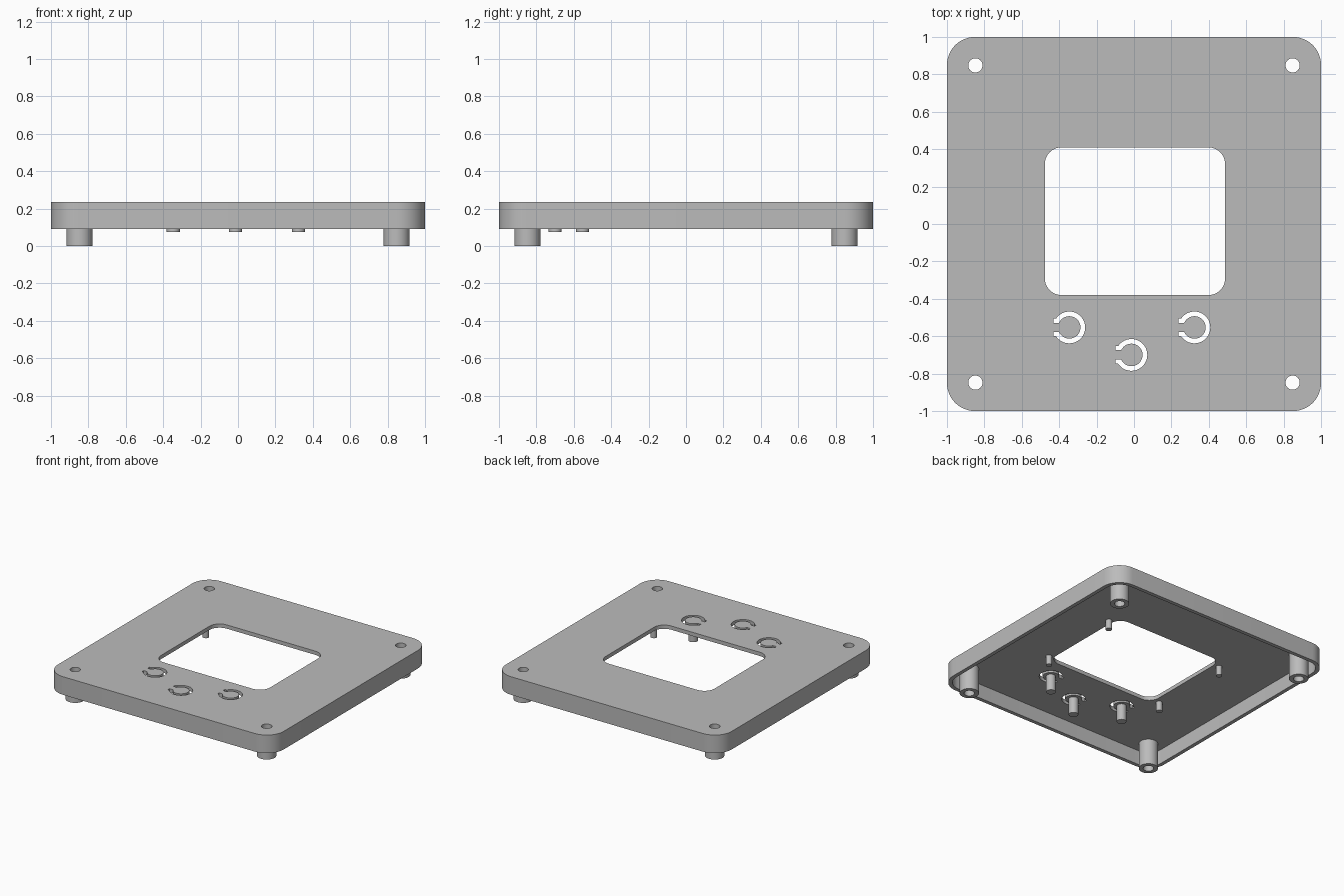
import bpy, bmesh
from math import sin, cos, pi, asin

cube = bpy.data.objects.get("Cube")
if cube:
    bpy.data.objects.remove(cube, do_unlink=True)

grey = bpy.data.materials.new("light_grey")
grey.use_nodes = True
colour = (0.5, 0.5, 0.5, 1)
grey.diffuse_color = colour
grey.node_tree.nodes["Principled BSDF"].inputs["Base Color"].default_value = colour

TOP, UNDERSIDE, RIM = 0.235, 0.205, 0.09


def arc(cx, cy, r, a0, a1, n):
    return [(cx + r * cos(a0 + (a1 - a0) * i / n), cy + r * sin(a0 + (a1 - a0) * i / n))
            for i in range(n + 1)]


def circle(cx, cy, r, n=40):
    return arc(cx, cy, r, 0, 2 * pi, n)[:-1]


def rounded_rect(x0, x1, y0, y1, r):
    corners = [(x1 - r, y1 - r), (x0 + r, y1 - r), (x0 + r, y0 + r), (x1 - r, y0 + r)]
    return [p for i, (x, y) in enumerate(corners)
            for p in arc(x, y, r, i * pi / 2, (i + 1) * pi / 2, 12)]


def c_slot(cx, cy, outer=0.085, inner=0.06, tongue=0.025, lip=0.047):
    """Ring-shaped slot, left open on the -x side where a tongue holds the button."""
    a, b = pi - asin(lip / outer), pi - asin(tongue / inner)
    x = cx - outer
    return (arc(cx, cy, outer, -a, a, 40) + [(x, cy + lip), (x, cy + tongue)]
            + arc(cx, cy, inner, b, -b, 40) + [(x, cy - tongue), (x, cy - lip)])


def cap(bm, loops, z):
    """Flat face bounded by the first loop, with the others as holes."""
    edges = []
    for loop in loops:
        verts = [bm.verts.new((x, y, z)) for x, y in loop]
        edges += [bm.edges.new((v, verts[i - 1])) for i, v in enumerate(verts)]
    bmesh.ops.triangle_fill(bm, edges=edges, use_beauty=True, normal=(0, 0, 1))


def wall(bm, loop, z0, z1):
    low = [bm.verts.new((x, y, z0)) for x, y in loop]
    high = [bm.verts.new((x, y, z1)) for x, y in loop]
    for i in range(len(loop)):
        bm.faces.new((low[i - 1], low[i], high[i], high[i - 1]))


def finish(bm, name):
    bmesh.ops.remove_doubles(bm, verts=bm.verts[:], dist=1e-5)
    bmesh.ops.recalc_face_normals(bm, faces=bm.faces[:])
    mesh = bpy.data.meshes.new(name)
    bm.to_mesh(mesh)
    bm.free()
    mesh.materials.append(grey)
    obj = bpy.data.objects.new(name, mesh)
    bpy.context.collection.objects.link(obj)
    bpy.ops.object.select_all(action="DESELECT")
    obj.select_set(True)
    bpy.context.view_layer.objects.active = obj
    bpy.ops.object.shade_smooth_by_angle()


def prism(name, loops, z0, z1):
    bm = bmesh.new()
    for z in (z0, z1):
        cap(bm, loops, z)
    for loop in loops:
        wall(bm, loop, z0, z1)
    finish(bm, name)


# Positions of repeated features
quadrants = [(sx, sy) for sx in (-1, 1) for sy in (-1, 1)]
standoffs = [(0.848 * sx, 0.848 * sy) for sx, sy in quadrants]
pegs = [(0.522 * sx, 0.338 * sy) for sx, sy in quadrants]
buttons = [(-0.346, -0.553), (-0.014, -0.7), (0.323, -0.553)]

# Cover: hollow shell with window, screw holes and button slots
outer = rounded_rect(-1, 1, -1, 1, 0.15)
inner = rounded_rect(-0.97, 0.97, -0.97, 0.97, 0.12)
holes = [rounded_rect(-0.477, 0.487, -0.38, 0.41, 0.09)]
holes += [circle(x, y, 0.038) for x, y in standoffs]
holes += [c_slot(x, y) for x, y in buttons]
bm = bmesh.new()
cap(bm, [outer] + holes, TOP)
cap(bm, [inner] + holes, UNDERSIDE)
cap(bm, [outer, inner], RIM)
wall(bm, outer, RIM, TOP)
wall(bm, inner, RIM, UNDERSIDE)
for hole in holes:
    wall(bm, hole, UNDERSIDE, TOP)
finish(bm, "cover_shell")

# Tubular standoffs, button plungers and small locating pegs below the plate
for i, (x, y) in enumerate(standoffs):
    prism(f"standoff_{i + 1}", [circle(x, y, 0.07), circle(x, y, 0.038)], 0, UNDERSIDE)
for i, (x, y) in enumerate(buttons):
    prism(f"button_plunger_{i + 1}", [circle(x, y, 0.035)], 0.075, UNDERSIDE)
for i, (x, y) in enumerate(pegs):
    prism(f"locating_peg_{i + 1}", [circle(x, y, 0.023, 24)], 0.13, UNDERSIDE)
